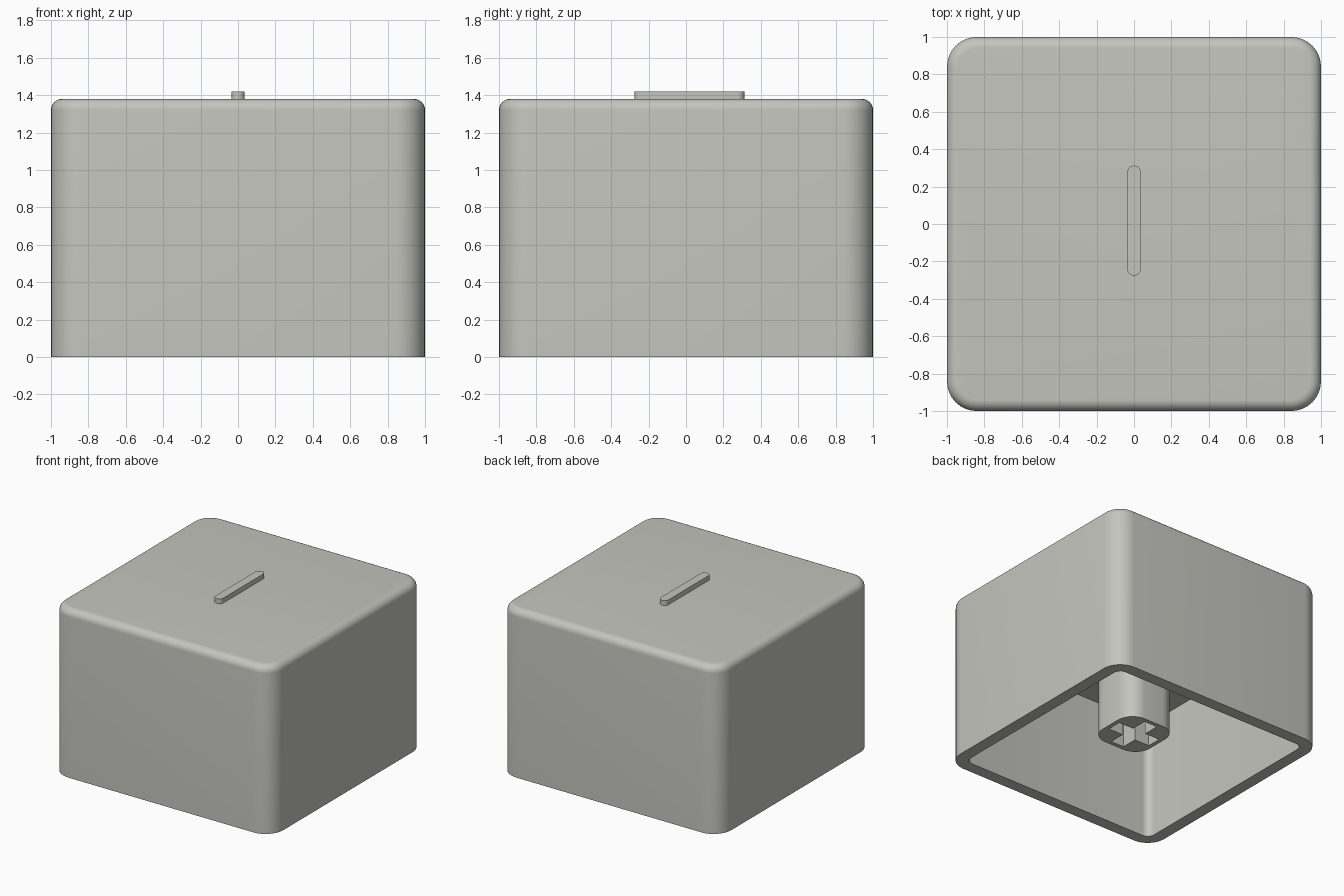
import bpy, bmesh, math

if "Cube" in bpy.data.objects:
    bpy.data.objects.remove(bpy.data.objects["Cube"])

WALL = 0.1        # side wall thickness
CORNER = 0.16     # outer corner radius
FILLET = 0.06     # rounding of the top edge
TOP = 1.38
CEILING = 0.99

grey = bpy.data.materials.new("warm_grey")
grey.diffuse_color = (0.56, 0.56, 0.52, 1)
grey.use_nodes = True
grey.node_tree.nodes["Principled BSDF"].inputs["Base Color"].default_value = grey.diffuse_color


def rounded_rect(hx, hy, r, z, cy=0.0, segs=8):
    """Counter-clockwise rounded rectangle outline at height z."""
    pts = []
    for q, (sx, sy) in enumerate([(1, 1), (-1, 1), (-1, -1), (1, -1)]):
        for i in range(segs + 1):
            a = (q + i / segs) * math.pi / 2
            pts.append((sx * (hx - r) + r * math.cos(a),
                        cy + sy * (hy - r) + r * math.sin(a), z))
    return pts


def loft(name, rings):
    """Skin a stack of matching outlines and cap both ends."""
    bm = bmesh.new()
    loops = [[bm.verts.new(p) for p in ring] for ring in rings]
    n = len(loops[0])
    for a, b in zip(loops, loops[1:]):
        for i in range(n):
            j = (i + 1) % n
            bm.faces.new((a[i], a[j], b[j], b[i]))
    bm.faces.new(loops[0][::-1])
    bm.faces.new(loops[-1])
    bmesh.ops.remove_doubles(bm, verts=bm.verts, dist=1e-5)
    bmesh.ops.recalc_face_normals(bm, faces=bm.faces)
    mesh = bpy.data.meshes.new(name)
    bm.to_mesh(mesh)
    bm.free()
    mesh.materials.append(grey)
    ob = bpy.data.objects.new(name, mesh)
    bpy.context.collection.objects.link(ob)
    return ob


def activate(ob):
    bpy.ops.object.select_all(action='DESELECT')
    ob.select_set(True)
    bpy.context.view_layer.objects.active = ob


# Hollow shell: cavity ceiling, inner wall, bottom rim, outer wall, rounded top edge
inner = (1 - WALL, 1 - WALL, CORNER - WALL)
rings = [rounded_rect(*inner, CEILING), rounded_rect(*inner, 0),
         rounded_rect(1, 1, CORNER, 0)]
for i in range(9):
    a = i / 8 * math.pi / 2
    d = FILLET * (1 - math.cos(a))
    rings.append(rounded_rect(1 - d, 1 - d, CORNER - d,
                              TOP - FILLET + FILLET * math.sin(a)))
shell = loft("shell", rings)

# Raised marker bar on the top, slightly towards the back
marker = loft("marker_bar", [rounded_rect(0.036, 0.294, 0.0355, z, cy=0.018)
                             for z in (TOP - 0.02, 1.42)])

# Mounting stem hanging from the ceiling
stem = loft("stem", [rounded_rect(0.23, 0.23, 0.14, z) for z in (0.17, CEILING + 0.01)])

# Cross-shaped socket cut into the stem
L, W = 0.195, 0.06
quarter = [(L, -W), (L, W), (W, W)]
cross = []
for k in range(4):
    c, s = [(1, 0), (0, 1), (-1, 0), (0, -1)][k]
    cross += [(x * c - y * s, x * s + y * c) for x, y in quarter]
cutter = loft("socket_cutter", [[(x, y, z) for x, y in cross] for z in (0.1, 0.62)])
cutter.hide_render = True
mod = stem.modifiers.new("socket", 'BOOLEAN')
mod.operation = 'DIFFERENCE'
mod.solver = 'EXACT'
mod.object = cutter
activate(stem)
bpy.ops.object.modifier_apply(modifier=mod.name)
bpy.data.objects.remove(cutter)

# Smooth curves, crisp edges
for ob in (shell, marker, stem):
    activate(ob)
    bpy.ops.object.shade_smooth_by_angle(angle=math.radians(30))
